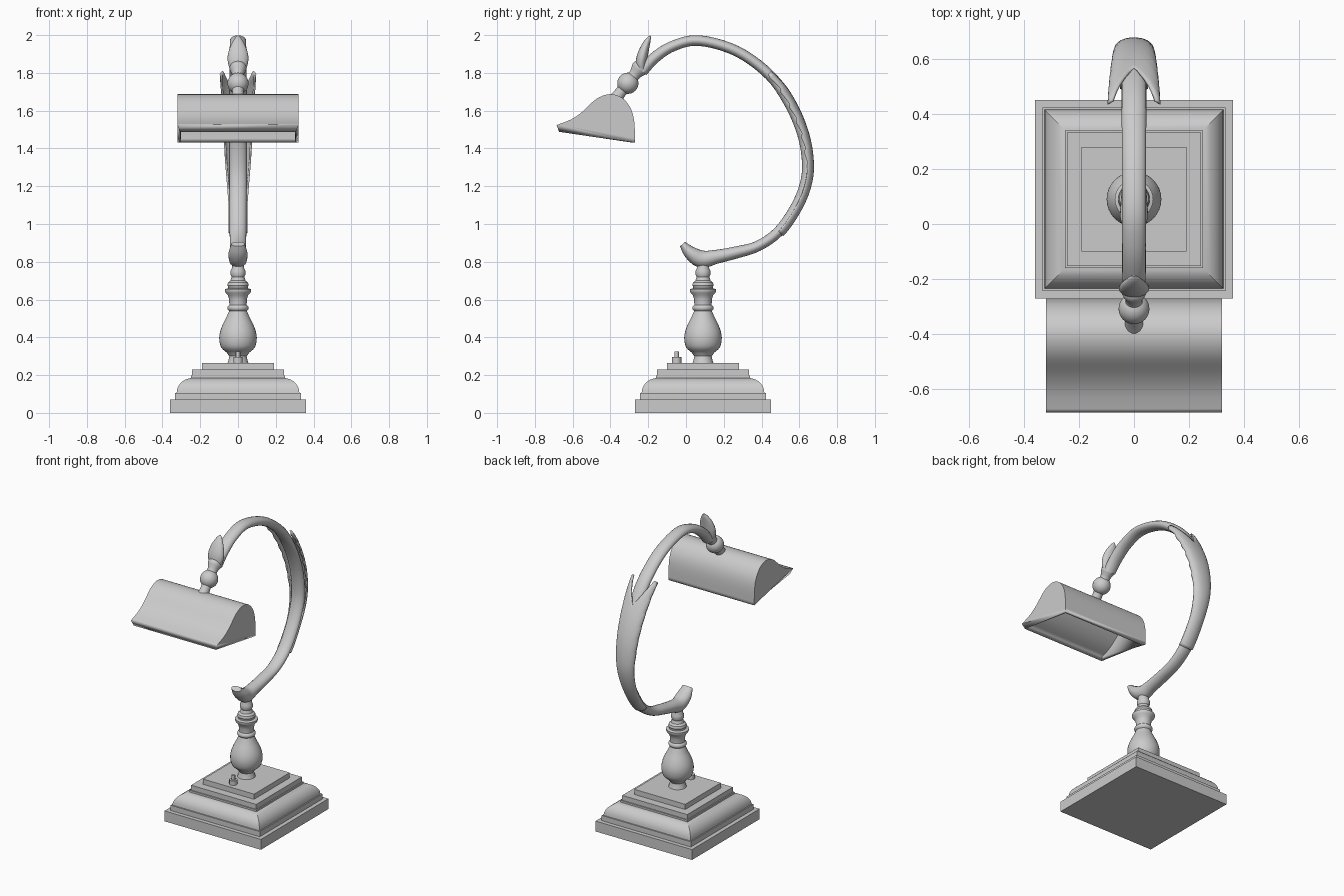
import bpy, bmesh, math
from mathutils import Vector, Matrix

if "Cube" in bpy.data.objects:
    bpy.data.objects.remove(bpy.data.objects["Cube"])

CY = 0.09  # y centre of base and stem


def finish(name, bm, angle=35):
    bmesh.ops.recalc_face_normals(bm, faces=bm.faces)
    me = bpy.data.meshes.new(name)
    bm.to_mesh(me)
    bm.free()
    ob = bpy.data.objects.new(name, me)
    bpy.context.collection.objects.link(ob)
    bpy.ops.object.select_all(action='DESELECT')
    ob.select_set(True)
    bpy.context.view_layer.objects.active = ob
    bpy.ops.object.shade_smooth_by_angle(angle=math.radians(angle))
    return ob


def skin(bm, rings, closed=True, caps=True):
    """Join equal-length rings of points with quads."""
    vs = [[bm.verts.new(p) for p in r] for r in rings]
    n = len(vs[0])
    for a, b in zip(vs, vs[1:]):
        for i in range(n if closed else n - 1):
            j = (i + 1) % n
            bm.faces.new((a[i], a[j], b[j], b[i]))
    if caps:
        bm.faces.new(vs[0])
        bm.faces.new(vs[-1])


def revolve(name, profile, loc, tilt=0, n=28, turn=0, angle=35):
    bm = bmesh.new()
    m = Matrix.Translation(loc) @ Matrix.Rotation(tilt, 4, 'X')
    skin(bm, [[m @ Vector((r * math.cos(a), r * math.sin(a), z))
               for a in (turn + 2 * math.pi * i / n for i in range(n))]
              for r, z in profile])
    return finish(name, bm, angle)


def spline(pts, s):
    """Catmull-Rom point at parameter s (0 .. len-1)."""
    i = max(0, min(int(s), len(pts) - 2))
    t = s - i
    p = [Vector(pts[max(0, min(k, len(pts) - 1))]) for k in (i - 1, i, i + 1, i + 2)]
    return 0.5 * (2 * p[1] + (p[2] - p[0]) * t + (2 * p[0] - 5 * p[1] + 4 * p[2] - p[3]) * t ** 2
                  + (3 * p[1] - p[0] - 3 * p[2] + p[3]) * t ** 3)


def frame(pts, s):
    """Position values and right-hand normal of a path in the yz plane."""
    e = len(pts) - 1
    a, b = spline(pts, max(0, s - .05)), spline(pts, min(e, s + .05))
    d = Vector((b[0] - a[0], b[1] - a[1])).normalized()
    return spline(pts, s), Vector((0, d[1], -d[0]))


def sweep(name, pts, sub=5, n=20):
    """Sweep an ellipse along (y, z, half thickness, half width) points."""
    bm, rings = bmesh.new(), []
    for k in range((len(pts) - 1) * sub + 1):
        p, nor = frame(pts, k / sub)
        rings.append([Vector((p[3] * math.cos(a), p[0], p[1])) + nor * p[2] * math.sin(a)
                      for a in (2 * math.pi * i / n for i in range(n))])
    skin(bm, rings)
    return finish(name, bm, 50)


# Square stepped base with a rounded moulding
ovolo = [(0.24 + 0.085 * math.cos(a), 0.105 + 0.08 * math.sin(a))
         for a in (math.pi / 2 * i / 7 for i in range(8))]
steps = [(.36, 0), (.36, .07), (.333, .07), (.333, .105)] + ovolo + [
    (.25, .185), (.25, .197), (.243, .197), (.243, .23), (.19, .23), (.19, .265)]
revolve("stepped_base", [(h * math.sqrt(2), z) for h, z in steps],
        (0, CY, 0), n=4, turn=math.pi / 4, angle=25)

# Switch button
revolve("switch_button", [(.025, .26), (.025, .295), (.012, .295), (.012, .325)],
        (0, -.05, 0), n=12)

# Turned stem
foot = [(.056, .262), (.05, .28), (.046, .3), (.052, .308), (.06, .32)]
bulb = [(.06, .32), (.088, .345), (.099, .385), (.096, .425), (.082, .465), (.062, .505), (.047, .54)]
bulb = [tuple(spline(bulb, k / 3)) for k in range(1, 19)]
neck = [(.054, .546), (.057, .555), (.054, .565), (.046, .572), (.047, .6), (.053, .622),
        (.066, .636), (.07, .645), (.07, .655), (.052, .66), (.052, .667), (.057, .675),
        (.053, .69), (.04, .7), (.034, .72), (.039, .73), (.039, .752), (.033, .765), (.033, .8)]
revolve("turned_stem", foot + bulb + neck, (0, CY, 0), n=32)

# Curved arm, from the flared lower tip round to the lamp joint
arm = [(-.018, .894, .018, .036), (.024, .847, .036, .05), (.084, .814, .046, .048),
       (.158, .826, .037, .043), (.264, .849, .032, .043), (.38, .883, .028, .043),
       (.49, .96, .028, .044), (.58, 1.088, .028, .045), (.63, 1.21, .028, .046),
       (.642, 1.326, .028, .046), (.617, 1.475, .028, .046), (.55, 1.634, .028, .045),
       (.443, 1.788, .028, .045), (.269, 1.915, .028, .044), (.069, 1.971, .028, .043),
       (-.069, 1.942, .028, .043), (-.169, 1.878, .03, .043), (-.232, 1.808, .03, .04)]
sweep("curved_arm", arm)

# Acanthus leaf wrapped round the outer side of the arm, notched at the top
bm, rings = bmesh.new(), []
ROWS, COLS = 48, 16
for i in range(ROWS + 1):
    t = i / ROWS
    ring = []
    for j in range(COLS + 1):
        u = 2 * j / COLS - 1
        top = 11.1 + 0.95 * min(1, abs(u) * 1.6)
        p, nor = frame(arm, 6 + (top - 6) * t)
        tooth = ((t * 12) % 1) * 24 if t > .5 else 0
        th = math.radians((92 + tooth) * u)
        w = .046 + .046 * max(0, t - .2) / .8
        ring.append(Vector((w * math.sin(th), p[0], p[1])) + nor * .03 * math.cos(th))
    rings.append(ring)
skin(bm, rings, closed=False, caps=False)
leaf = finish("arm_leaf", bm, 50)
mod = leaf.modifiers.new("thickness", 'SOLIDIFY')
mod.thickness, mod.offset = .01, 0

# Small curled leaf over the end of the arm
sweep("end_leaf", [(-.228, 1.805, .024, .035), (-.238, 1.84, .028, .05), (-.232, 1.885, .029, .055),
                   (-.217, 1.935, .023, .043), (-.2, 1.975, .014, .022), (-.188, 1.996, .003, .005)])

# Ball joint with short necks
ball = [(.056 * math.cos(a), .056 * math.sin(a))
        for a in (math.radians(-56 + 112 * i / 14) for i in range(15))]
revolve("ball_joint", [(.036, -.115), (.03, -.06)] + ball +
        [(.031, .055), (.034, .07), (.042, .09), (.045, .1), (.042, .115), (.03, .13)],
        (0, -.308, 1.745), tilt=-.67)

# Trough-shaped shade, closed at both ends and open underneath
prof = [(-.685, 1.524), (-.61, 1.553), (-.549, 1.594), (-.475, 1.662), (-.406, 1.687),
        (-.343, 1.671), (-.296, 1.618), (-.274, 1.544), (-.27, 1.432)]
side = [spline(prof, k / 4) for k in range((len(prof) - 1) * 4 + 1)]
bm = bmesh.new()
skin(bm, [[(x, y, z) for y, z in side] for x in (-.32, .32)])
bmesh.ops.recalc_face_normals(bm, faces=bm.faces)
bm.faces.ensure_lookup_table()
bmesh.ops.delete(bm, geom=[bm.faces[len(side) - 1]], context='FACES_ONLY')
shade = finish("lamp_shade", bm)
mod = shade.modifiers.new("thickness", 'SOLIDIFY')
mod.thickness, mod.offset, mod.use_even_offset = .018, -1, True
